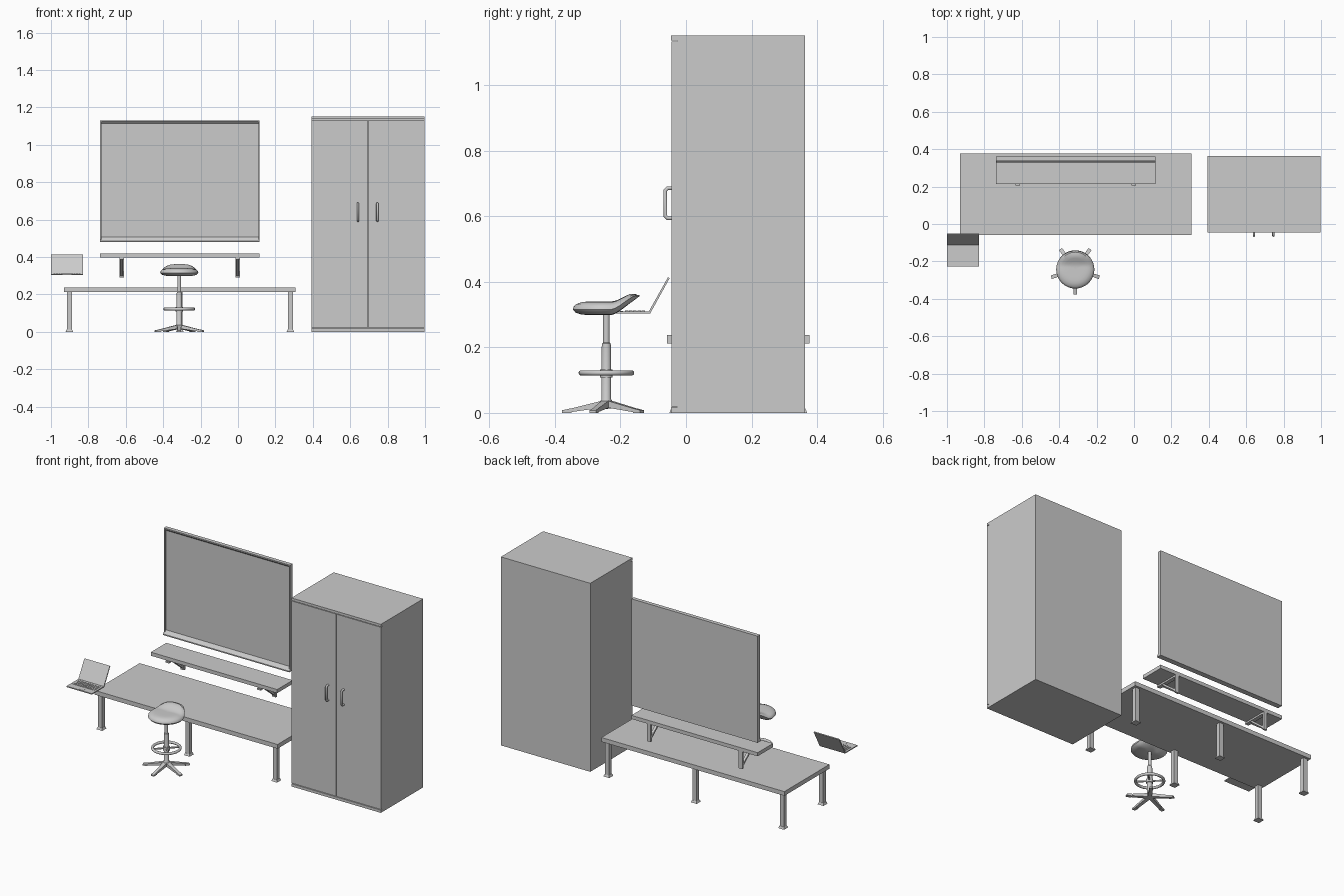
import bpy, bmesh, math
from mathutils import Vector

if "Cube" in bpy.data.objects:
    bpy.data.objects.remove(bpy.data.objects["Cube"])


def finish(name, bm, smooth=False):
    bmesh.ops.recalc_face_normals(bm, faces=bm.faces)
    me = bpy.data.meshes.new(name)
    bm.to_mesh(me)
    bm.free()
    ob = bpy.data.objects.new(name, me)
    bpy.context.collection.objects.link(ob)
    if smooth:
        bpy.context.view_layer.objects.active = ob
        ob.select_set(True)
        bpy.ops.object.shade_smooth_by_angle(angle=math.radians(35))
        ob.select_set(False)
    return ob


def hull8(bm, lower, upper):
    """Closed solid between two matching loops of points."""
    a = [bm.verts.new(p) for p in lower]
    b = [bm.verts.new(p) for p in upper]
    n = len(a)
    bm.faces.new(a[::-1])
    bm.faces.new(b)
    for i in range(n):
        bm.faces.new((a[i], a[(i + 1) % n], b[(i + 1) % n], b[i]))


def add_box(bm, x0, x1, y0, y1, z0, z1):
    q = [(x0, y0), (x1, y0), (x1, y1), (x0, y1)]
    hull8(bm, [(x, y, z0) for x, y in q], [(x, y, z1) for x, y in q])


def box(name, *dims):
    bm = bmesh.new()
    add_box(bm, *dims)
    return finish(name, bm)


def extrude_x(name, pts, x0, x1):
    bm = bmesh.new()
    hull8(bm, [(x0, y, z) for y, z in pts], [(x1, y, z) for y, z in pts])
    return finish(name, bm)


def lathe(name, profile, centre, n=32, warp=None):
    """Revolve (radius, z) points about a vertical axis."""
    bm = bmesh.new()
    vs = [bm.verts.new((r, 0, z)) for r, z in profile]
    es = [bm.edges.new(p) for p in zip(vs, vs[1:])]
    bmesh.ops.spin(bm, geom=vs + es, axis=(0, 0, 1), cent=(0, 0, 0),
                   angle=2 * math.pi, steps=n)
    bmesh.ops.remove_doubles(bm, verts=bm.verts, dist=1e-5)
    for v in bm.verts:
        if warp:
            v.co.z += warp(v.co)
        v.co += Vector((*centre, 0))
    return finish(name, bm, True)


def tube(name, pts, r, cyclic=False, res=3):
    cu = bpy.data.curves.new(name, 'CURVE')
    cu.dimensions = '3D'
    cu.bevel_depth, cu.bevel_resolution, cu.use_fill_caps = r, res, True
    sp = cu.splines.new('POLY')
    sp.points.add(len(pts) - 1)
    for p, c in zip(sp.points, pts):
        p.co = (*c, 1)
    sp.use_cyclic_u = cyclic
    ob = bpy.data.objects.new(name, cu)
    bpy.context.collection.objects.link(ob)
    return ob


# Cabinet: carcass, top and bottom panels, two doors
CX0, CX1, CF, CB, CH = 0.393, 0.998, -0.046, 0.363, 1.152
CM = (CX0 + CX1) / 2
box("cabinet_body", CX0, CX1, -0.028, CB, 0.017, CH - 0.015)
box("cabinet_top", CX0, CX1, CF, CB, CH - 0.015, CH)
box("cabinet_base", CX0, CX1, CF, CB, 0, 0.017)
box("cabinet_door_left", CX0, CM - 0.002, CF + 0.002, -0.028, 0.02, CH - 0.019)
box("cabinet_door_right", CM + 0.002, CX1, CF + 0.002, -0.028, 0.02, CH - 0.019)

# Door handles
for side, x in (("left", 0.641), ("right", 0.745)):
    tube("door_handle_" + side,
         [(x, -0.042, 0.594), (x, -0.056, 0.594), (x, -0.063, 0.601),
          (x, -0.063, 0.679), (x, -0.056, 0.686), (x, -0.042, 0.686)], 0.006)

# Table top and six footed legs
box("table_top", -0.929, 0.308, -0.058, 0.377, 0.212, 0.238)
for x in (-0.902, -0.311, 0.28):
    for y in (-0.031, 0.35):
        bm = bmesh.new()
        add_box(bm, x - 0.0135, x + 0.0135, y - 0.0135, y + 0.0135, 0.01, 0.212)
        loops = [[(x + sx * h, y + sy * h, z) for sx, sy in
                  ((-1, -1), (1, -1), (1, 1), (-1, 1))]
                 for h, z in ((0.02, 0), (0.0145, 0.013))]
        hull8(bm, *loops)
        finish("table_leg", bm)

# Wall board with top lip and sloping bottom tray
extrude_x("wall_board", [(0.362, 0.479), (0.362, 1.131), (0.338, 1.131), (0.338, 1.124),
                         (0.348, 1.114), (0.348, 0.506), (0.33, 0.486), (0.33, 0.479)],
          -0.738, 0.116)
for x in (-0.738, 0.109):
    box("board_side_frame", x, x + 0.007, 0.338, 0.362, 0.479, 1.131)

# Wall shelf on two braced brackets
box("shelf", -0.738, 0.116, 0.213, 0.362, 0.397, 0.419)
for x in (-0.622, -0.002):
    a, b = x - 0.012, x + 0.012
    box("bracket_upright", a, b, 0.35, 0.362, 0.29, 0.397)
    box("bracket_arm", a, b, 0.205, 0.362, 0.387, 0.397)
    extrude_x("bracket_brace", [(0.352, 0.298), (0.352, 0.312), (0.255, 0.39), (0.238, 0.39)],
              x - 0.008, x + 0.008)

# Laptop: base, keys, touchpad, leaning screen
LX0, LX1 = -1.0, -0.828
box("laptop_base", LX0, LX1, -0.228, -0.11, 0.304, 0.31)
extrude_x("laptop_screen", [(-0.115, 0.307), (-0.109, 0.304), (-0.05, 0.411), (-0.055, 0.414)],
          LX0, LX1)
bm = bmesh.new()
for i in range(11):
    for j in range(5):
        x, y = LX0 + 0.0125 + i * 0.0135, -0.186 + j * 0.0125
        add_box(bm, x, x + 0.0115, y, y + 0.0105, 0.3095, 0.312)
finish("laptop_keys", bm)
box("laptop_touchpad", -0.939, -0.889, -0.222, -0.193, 0.3095, 0.3106)

# Stool: star base
SX, SY = -0.314, -0.243
bm = bmesh.new()
for k in range(5):
    t = math.radians(-90 + 72 * k)
    d, s = Vector((math.cos(t), math.sin(t), 0)), Vector((-math.sin(t), math.cos(t), 0))
    c = Vector((SX, SY, 0))
    loops = [[c + d * r + s * w * h + Vector((0, 0, z)) for w, z in
              ((-1, z0), (1, z0), (1, z1), (-1, z1))]
             for r, h, z0, z1 in ((0.005, 0.012, 0.017, 0.039), (0.11, 0.009, 0.002, 0.013))]
    hull8(bm, *loops)
    loops = [[c + d * r + s * w * 0.01 + Vector((0, 0, z)) for w, z in
              ((-1, 0), (1, 0), (1, z1), (-1, z1))]
             for r, z1 in ((0.107, 0.014), (0.135, 0.008))]
    hull8(bm, *loops)
finish("stool_base", bm)

# Stool: column, foot ring, spokes
lathe("stool_column", [(0, 0.012), (0.02, 0.015), (0.018, 0.036), (0.0145, 0.042),
                       (0.0145, 0.2), (0.013, 0.212), (0.01, 0.215), (0.01, 0.3), (0, 0.3)],
      (SX, SY))
lathe("foot_ring_hub", [(0, 0.108), (0.019, 0.108), (0.019, 0.132), (0, 0.132)], (SX, SY))
tube("foot_ring", [(SX + 0.077 * math.cos(i * math.tau / 40), SY + 0.077 * math.sin(i * math.tau / 40),
                    0.122) for i in range(40)], 0.008, cyclic=True)
for k in range(4):
    t = math.radians(45 + 90 * k)
    tube("foot_ring_spoke", [(SX, SY, 0.121),
                             (SX + 0.075 * math.cos(t), SY + 0.075 * math.sin(t), 0.121)], 0.005)


# Stool: round saddle seat with raised back
def lift(co):
    t = min(max((co.y - 0.012) / 0.085, 0), 1)
    thin = 0.009 * t if co.z < 0.315 else -0.006 * t
    return 0.036 * t * t * (3 - 2 * t) + thin


profile = [(0, 0.298), (0.04, 0.298), (0.075, 0.3), (0.094, 0.306), (0.102, 0.315),
           (0.1, 0.324), (0.092, 0.332), (0.075, 0.338), (0.06, 0.3395), (0.045, 0.34),
           (0.03, 0.34), (0.015, 0.34), (0, 0.34)]
lathe("stool_seat", profile, (SX, SY), 48, lift)
